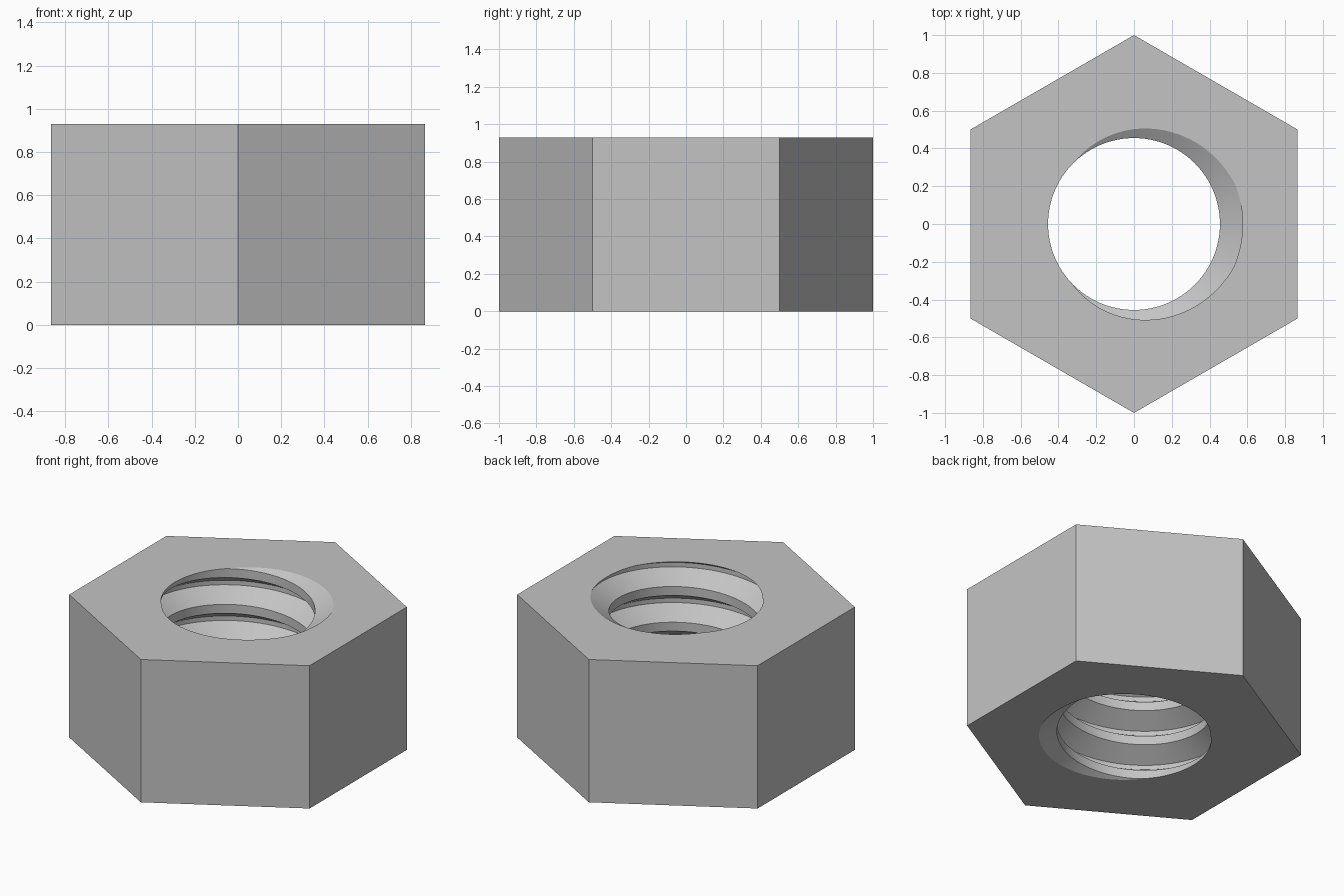
import bpy
import bmesh
from math import cos, sin, pi, tau

cube = bpy.data.objects.get("Cube")
if cube:
    bpy.data.objects.remove(cube, do_unlink=True)

HEIGHT = 0.93
PITCH = HEIGHT / 4
MINOR, MAJOR = 0.455, 0.575
SEGMENTS = 96
# One thread pitch: narrow root flat, sloping flanks, wider crest flat
THREAD = [(-0.0625, MAJOR), (0.0625, MAJOR), (0.375, MINOR), (0.625, MINOR)]


def add_thread(bm):
    """Helical wall of the bore, trimmed flush with both end faces."""
    rows = [(turn + phase + 0.003, r) for turn in range(-6, 3) for phase, r in THREAD]
    columns = []
    for i in range(SEGMENTS + 1):
        a = tau * i / SEGMENTS
        columns.append([bm.verts.new((r * cos(a), r * sin(a),
                                      HEIGHT + PITCH * (t + i / SEGMENTS)))
                        for t, r in rows])
    for left, right in zip(columns, columns[1:]):
        for j in range(len(rows) - 1):
            bm.faces.new((left[j], left[j + 1], right[j + 1], right[j]))
    bmesh.ops.remove_doubles(bm, verts=bm.verts[:], dist=1e-5)
    for z, direction in ((0, -1), (HEIGHT, 1)):
        bmesh.ops.bisect_plane(bm, geom=bm.verts[:] + bm.edges[:] + bm.faces[:],
                               dist=1e-6, plane_co=(0, 0, z),
                               plane_no=(0, 0, direction), clear_outer=True)


def add_hexagon_body(bm):
    """Six flat sides, then end faces joining them to the bore."""
    angles = [pi / 2 + k * pi / 3 for k in range(6)]
    low, high = ([bm.verts.new((cos(a), sin(a), z)) for a in angles]
                 for z in (0, HEIGHT))
    for k in range(6):
        n = (k + 1) % 6
        bm.faces.new((low[k], low[n], high[n], high[k]))
    for z, direction in ((0, -1), (HEIGHT, 1)):
        rim = [e for e in bm.edges if e.is_boundary
               and all(abs(v.co.z - z) < 1e-4 for v in e.verts)]
        bmesh.ops.triangle_fill(bm, edges=rim, use_beauty=True,
                                normal=(0, 0, direction))


# Steel colour
steel = bpy.data.materials.new("light grey steel")
steel.use_nodes = True
grey = (0.55, 0.55, 0.55, 1)
steel.diffuse_color = grey
steel.node_tree.nodes["Principled BSDF"].inputs["Base Color"].default_value = grey

# Threaded hexagon nut
bm = bmesh.new()
add_thread(bm)
add_hexagon_body(bm)
bmesh.ops.recalc_face_normals(bm, faces=bm.faces[:])
mesh = bpy.data.meshes.new("hexagon_nut")
bm.to_mesh(mesh)
bm.free()
mesh.materials.append(steel)
nut = bpy.data.objects.new("hexagon_nut", mesh)
bpy.context.collection.objects.link(nut)

bpy.ops.object.select_all(action="DESELECT")
nut.select_set(True)
bpy.context.view_layer.objects.active = nut
bpy.ops.object.shade_smooth_by_angle(angle=pi / 9)
